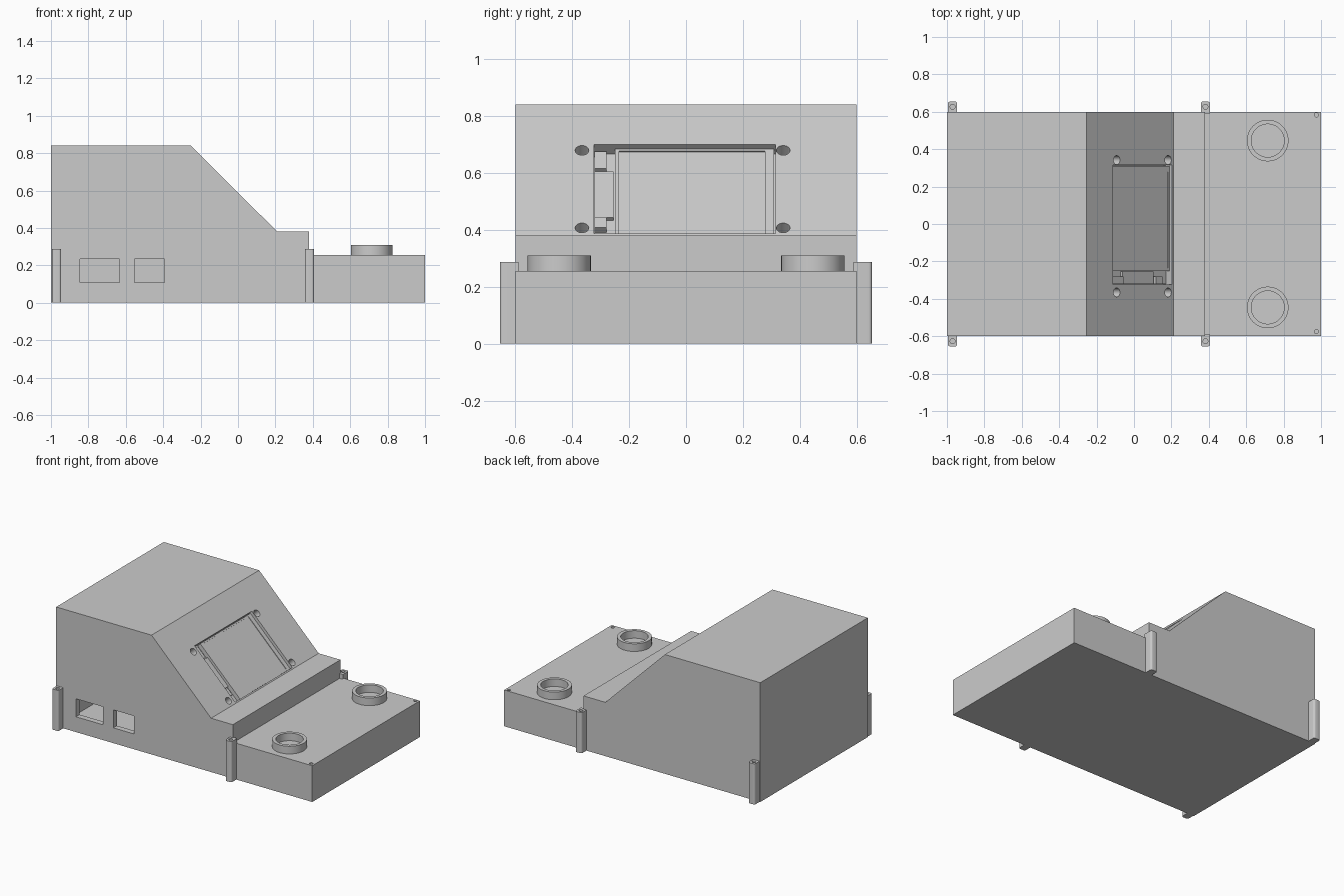
import bpy, bmesh, math
from mathutils import Matrix, Vector

if "Cube" in bpy.data.objects:
    bpy.data.objects.remove(bpy.data.objects["Cube"])


def add_object(name, bm, matrix=None):
    bmesh.ops.recalc_face_normals(bm, faces=bm.faces)
    if matrix is not None:
        bm.transform(matrix)
    mesh = bpy.data.meshes.new(name)
    bm.to_mesh(mesh)
    bm.free()
    obj = bpy.data.objects.new(name, mesh)
    bpy.context.collection.objects.link(obj)
    return obj


def prism(name, profile, y0, y1):
    bm = bmesh.new()
    face = bm.faces.new([bm.verts.new((x, y0, z)) for x, z in profile])
    ext = bmesh.ops.extrude_face_region(bm, geom=[face])
    verts = [v for v in ext["geom"] if isinstance(v, bmesh.types.BMVert)]
    bmesh.ops.translate(bm, verts=verts, vec=(0, y1 - y0, 0))
    return add_object(name, bm)


def box(name, lo, hi, matrix=None):
    bm = bmesh.new()
    bmesh.ops.create_cube(bm, size=1)
    lo, hi = Vector(lo), Vector(hi)
    bmesh.ops.scale(bm, verts=bm.verts, vec=hi - lo)
    bmesh.ops.translate(bm, verts=bm.verts, vec=(lo + hi) / 2)
    return add_object(name, bm, matrix)


def cylinder(name, x, y, z0, z1, r, matrix=None, segments=48):
    bm = bmesh.new()
    bmesh.ops.create_cone(bm, cap_ends=True, segments=segments, radius1=r,
                          radius2=r, depth=z1 - z0)
    bmesh.ops.translate(bm, verts=bm.verts, vec=(x, y, (z0 + z1) / 2))
    return add_object(name, bm, matrix)


def cut(target, cutter):
    cutter.hide_render = True
    mod = target.modifiers.new("cut", "BOOLEAN")
    mod.operation = "DIFFERENCE"
    mod.solver = "EXACT"
    mod.object = cutter
    bpy.context.view_layer.objects.active = target
    bpy.ops.object.modifier_apply(modifier=mod.name)
    bpy.data.objects.remove(cutter)


def smooth(obj):
    bpy.ops.object.select_all(action="DESELECT")
    obj.select_set(True)
    bpy.context.view_layer.objects.active = obj
    bpy.ops.object.shade_smooth_by_angle(angle=math.radians(30))


# Frame lying on the sloped panel: local x downhill, local z outward
down = Vector((0.465, 0, -0.46)).normalized()
out = Vector((-down.z, 0, down.x))
slope = Matrix(((down.x, 0, out.x, 0.046),
                (0, 1, 0, 0),
                (down.z, 0, out.z, 0.5425),
                (0, 0, 0, 1)))

# Enclosure with hollow main compartment
body = prism("enclosure", [(-1, 0), (-1, 0.842), (-0.255, 0.842), (0.21, 0.38),
                           (0.38, 0.38), (0.38, 0.252), (0.403, 0.252),
                           (0.403, 0.256), (1, 0.256), (1, 0)], -0.6, 0.6)
cut(body, prism("cavity", [(-0.96, 0.03), (-0.96, 0.8), (-0.36, 0.8),
                           (0.1, 0.34), (0.34, 0.34), (0.34, 0.03)], -0.56, 0.56))

# Port windows in the front wall
for x0, x1 in [(-0.845, -0.633), (-0.553, -0.393)]:
    cut(body, box("port", (x0, -0.7, 0.108), (x1, -0.5, 0.235)))

# Screen opening and its screw holes
cut(body, box("opening", (-0.223, -0.323, -0.06), (0.221, 0.315, 0.1), slope))
for x in (-0.195, 0.192):
    for y in (-0.366, 0.342):
        cut(body, cylinder("screw_hole", x, y, -0.05, 0.1, 0.024, slope, 32))

# Small lid screw holes
for y in (-0.575, 0.583):
    cut(body, cylinder("lid_hole", 0.975, y, 0.18, 0.4, 0.011, None, 24))
smooth(body)

# Display: board, panel with shallow raised rim, connector tabs
box("display_board", (-0.222, -0.322, -0.065), (0.22, 0.314, -0.045), slope)
panel = box("display_panel", (-0.218, -0.25, -0.05), (0.219, 0.31, -0.016), slope)
cut(panel, box("glass_recess", (-0.208, -0.235, -0.02), (0.208, 0.278, 0.05), slope))
for x0, x1, y1, z in [(-0.21, -0.125, -0.28, -0.02), (-0.12, 0.11, -0.255, -0.03),
                      (0.12, 0.17, -0.28, -0.02)]:
    box("connector_tab", (x0, -0.322, -0.05), (x1, y1, z), slope)

# Round collars on the lower deck
for side in (-1, 1):
    collar = cylinder("collar", 0.715, side * 0.446, 0.25, 0.31, 0.111, None, 64)
    cut(collar, cylinder("bore", 0.715, side * 0.446, 0.257, 0.4, 0.088, None, 64))
    smooth(collar)

# Corner screw posts with rounded outer edges
for x in (-0.97, 0.382):
    for side in (-1, 1):
        ys = sorted((side * 0.59, side * 0.655))
        post = box("screw_post", (x - 0.025, ys[0], 0), (x + 0.025, ys[1], 0.287))
        bm = bmesh.new()
        bm.from_mesh(post.data)
        edges = [e for e in bm.edges
                 if all(abs(v.co.y) > 0.64 for v in e.verts)
                 and abs(e.verts[0].co.z - e.verts[1].co.z) > 0.1]
        bmesh.ops.bevel(bm, geom=edges, offset=0.013, segments=5, profile=0.5,
                        affect="EDGES")
        bm.to_mesh(post.data)
        bm.free()
        cut(post, cylinder("post_hole", x, side * 0.627, 0.1, 0.4, 0.013, None, 24))
        smooth(post)
